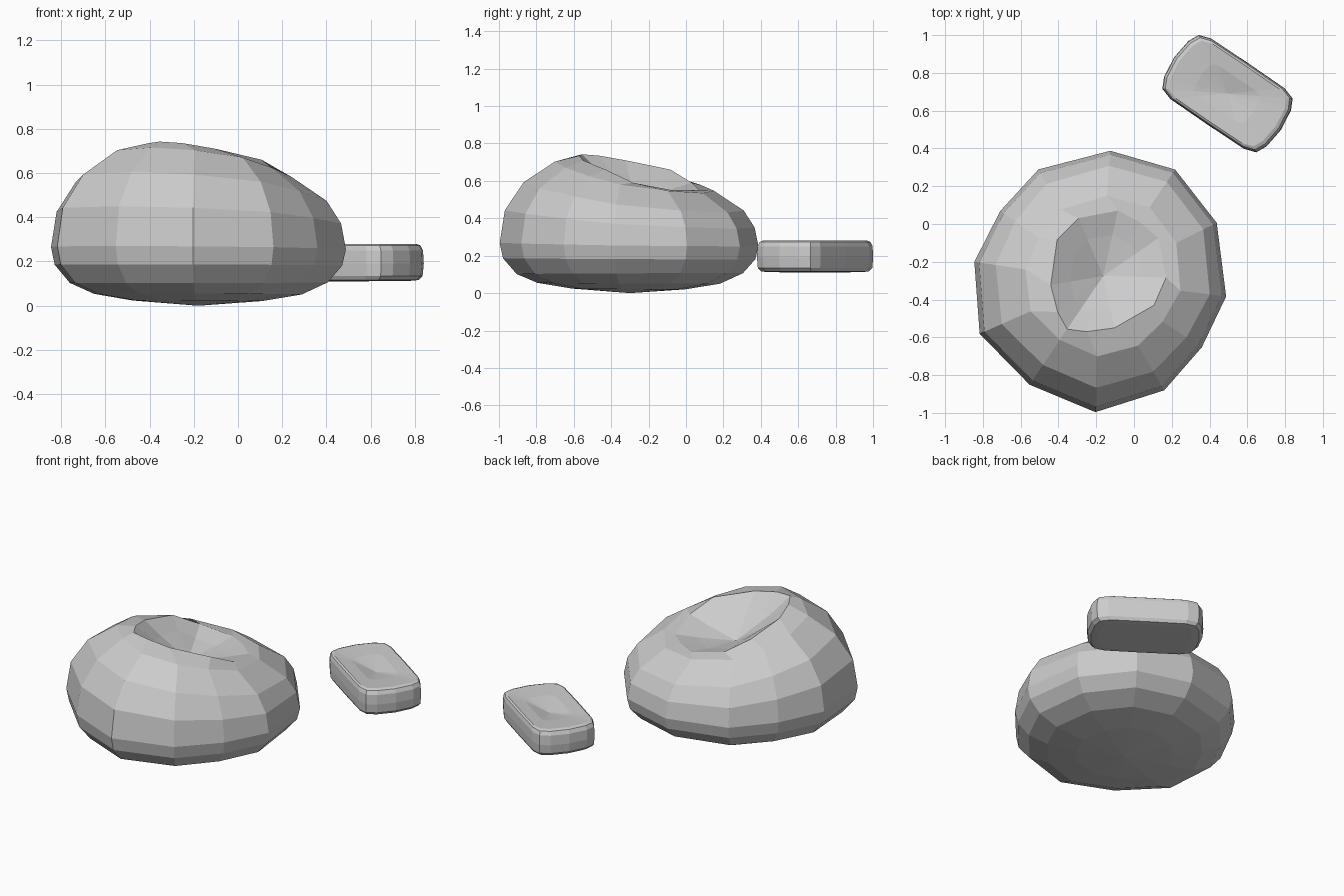
import bpy, bmesh
from math import cos, pi
from mathutils import Matrix

if "Cube" in bpy.data.objects:
    bpy.data.objects.remove(bpy.data.objects["Cube"])

TURN = Matrix.Rotation(-0.595, 4, 'Z')


def mirror_half(half):
    """Half outline (front to back, +x side) to a full closed ring."""
    return half + [(-p[0], *p[1:]) for p in half[-2:0:-1]]


def lofted(name, rings, bottom, top, centre):
    """Skin equal-length rings and close both ends with fans."""
    bm = bmesh.new()
    loops = [[bm.verts.new(p) for p in r] for r in rings]
    n = len(loops[0])
    for a, b in zip(loops, loops[1:]):
        for i in range(n):
            j = (i + 1) % n
            bm.faces.new((a[i], a[j], b[j], b[i]))
    for loop, tip in ((loops[0], bottom), (loops[-1], top)):
        v = bm.verts.new(tip)
        for i in range(n):
            bm.faces.new((loop[i], loop[(i + 1) % n], v))
    bmesh.ops.recalc_face_normals(bm, faces=bm.faces)
    me = bpy.data.meshes.new(name)
    bm.to_mesh(me)
    bm.free()
    ob = bpy.data.objects.new(name, me)
    bpy.context.collection.objects.link(ob)
    ob.matrix_world = Matrix.Translation(centre) @ TURN
    return ob


# Beanbag body: 12-sided outline, local +y is the low front of the seat
outline = mirror_half([(0, .71), (.34, .60), (.60, .305), (.644, .01),
                       (.607, -.29), (.37, -.59), (0, -.665)])
# ring: front scale, back scale, front height, back height
bands = [(.43, .45, .02, .025), (.70, .71, .05, .055), (.88, .87, .107, .102),
         (.975, .975, .18, .187), (1, 1, .25, .27), (.97, .96, .345, .45),
         (.89, .81, .43, .605), (.66, .57, .535, .715)]
rings = []
for sf, sb, zf, zb in bands:
    ring = []
    for i, (x, y) in enumerate(outline):
        t = (1 - cos(i * pi / 6)) / 2
        s = sf + (sb - sf) * t
        ring.append((x * s, y * s, zf + (zb - zf) * t))
    rings.append(ring)

# Seat rim and the sunken seat inside it
rim = [(0, .375, .55), (.13, .36, .55), (.28, .21, .59), (.31, .053, .66),
       (.203, -.165, .71), (.093, -.263, .735), (0, -.31, .742)]
drop = [.02, .02, .035, .05, .08, .09, .10]
seat = [(x * .63, .03 + (y - .03) * .63, z - d) for (x, y, z), d in zip(rim, drop)]
rings += [mirror_half(rim), mirror_half(seat)]
lofted("beanbag_seat", rings, (0, 0, 0), (0, .03, .51), (-.18, -.30, 0))

# Footrest cushion: rounded rectangle with a dented top
pad = mirror_half([(0, .195), (.235, .193), (.30, .172), (.328, .115), (.342, 0),
                   (.328, -.115), (.30, -.172), (.235, -.193), (0, -.195)])
layers = [(.80, .112), (.93, .116), (.985, .135), (1, .19), (.99, .25),
          (.955, .273), (.90, .28), (.50, .27)]
lofted("footrest_cushion", [[(x * s, y * s, z) for x, y in pad] for s, z in layers],
       (0, 0, .11), (0, 0, .24), (.495, .69, 0))
